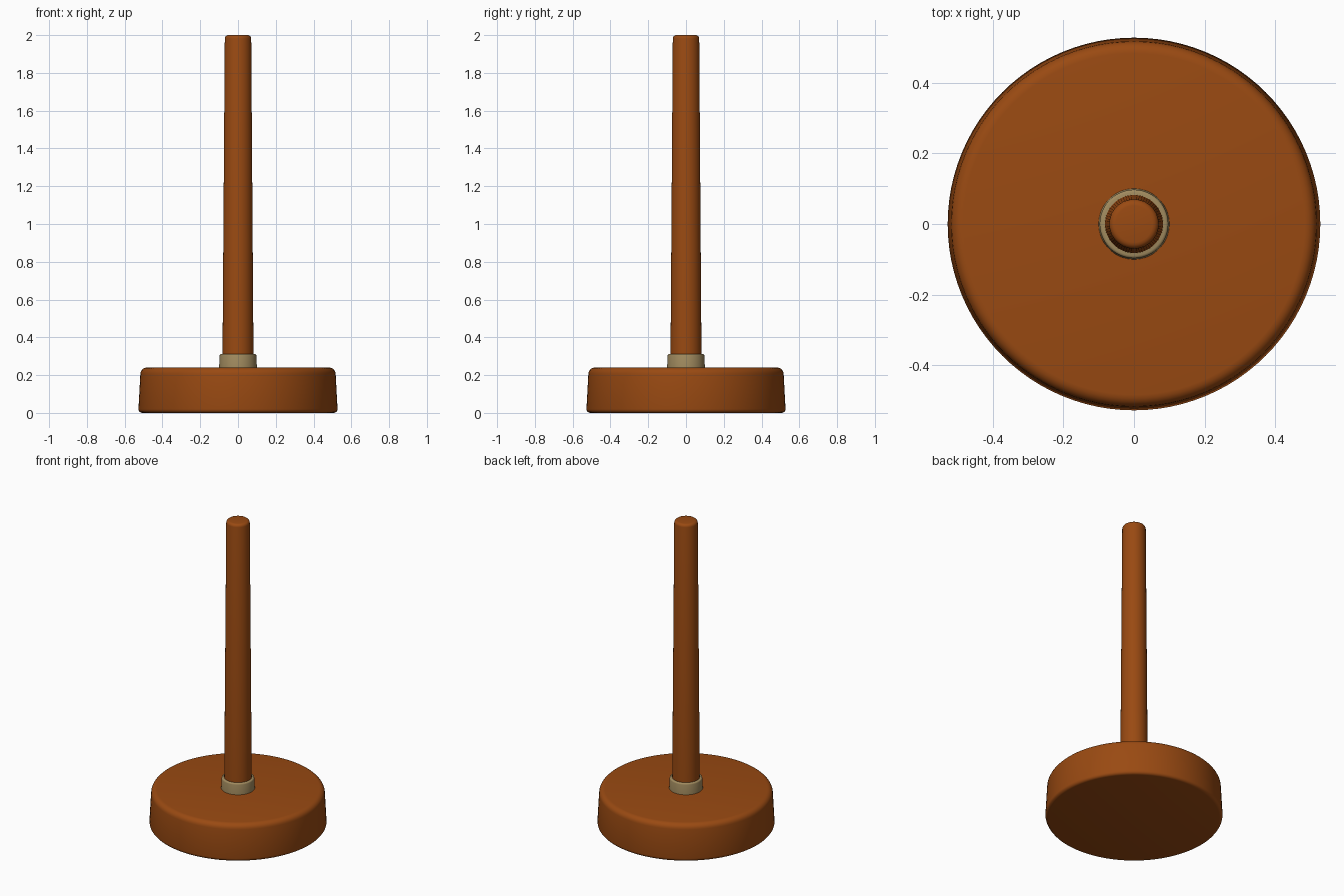
import bpy, bmesh, math

if "Cube" in bpy.data.objects:
    bpy.data.objects.remove(bpy.data.objects["Cube"])


def material(name, rgb):
    m = bpy.data.materials.new(name)
    m.diffuse_color = (*rgb, 1.0)
    m.use_nodes = True
    m.node_tree.nodes["Principled BSDF"].inputs["Base Color"].default_value = m.diffuse_color
    return m


def fillet(r, z, size, steps=4, top=True):
    # quarter-round edge points, ordered from bottom to top
    pts = []
    for i in range(steps + 1):
        a = math.pi / 2 * i / steps
        if top:
            pts.append((r - size + size * math.cos(a), z - size + size * math.sin(a)))
        else:
            pts.append((r - size + size * math.sin(a), z + size - size * math.cos(a)))
    return pts


def lathe(name, profile, mat, sides=96):
    # closed solid of revolution from (radius, z) points
    bm = bmesh.new()
    rings = []
    for r, z in profile:
        rings.append([bm.verts.new((r * math.cos(2 * math.pi * i / sides),
                                    r * math.sin(2 * math.pi * i / sides), z))
                      for i in range(sides)])
    for low, high in zip(rings, rings[1:]):
        for i in range(sides):
            j = (i + 1) % sides
            bm.faces.new((low[i], low[j], high[j], high[i]))
    bm.faces.new(rings[0][::-1])
    bm.faces.new(rings[-1])
    mesh = bpy.data.meshes.new(name)
    bm.to_mesh(mesh)
    bm.free()
    mesh.materials.append(mat)
    ob = bpy.data.objects.new(name, mesh)
    bpy.context.collection.objects.link(ob)
    bpy.ops.object.select_all(action='DESELECT')
    ob.select_set(True)
    bpy.context.view_layer.objects.active = ob
    bpy.ops.object.shade_smooth_by_angle(angle=math.radians(35))
    return ob


wood = material("brown_wood", (0.32, 0.068, 0.006))
brass = material("pale_brass", (0.36, 0.26, 0.115))

# round weighted base, slightly narrower at the top
lathe("base", fillet(0.527, 0.0, 0.02, top=False) + fillet(0.517, 0.24, 0.034, 5), wood)

# collar around the foot of the pole
lathe("collar", [(0.1, 0.22), (0.1, 0.24)] + fillet(0.097, 0.312, 0.008, 3), brass)

# tapered upright pole
lathe("pole", [(0.082, 0.23), (0.082, 0.3)] + fillet(0.07, 2.0, 0.018), wood, 64)
